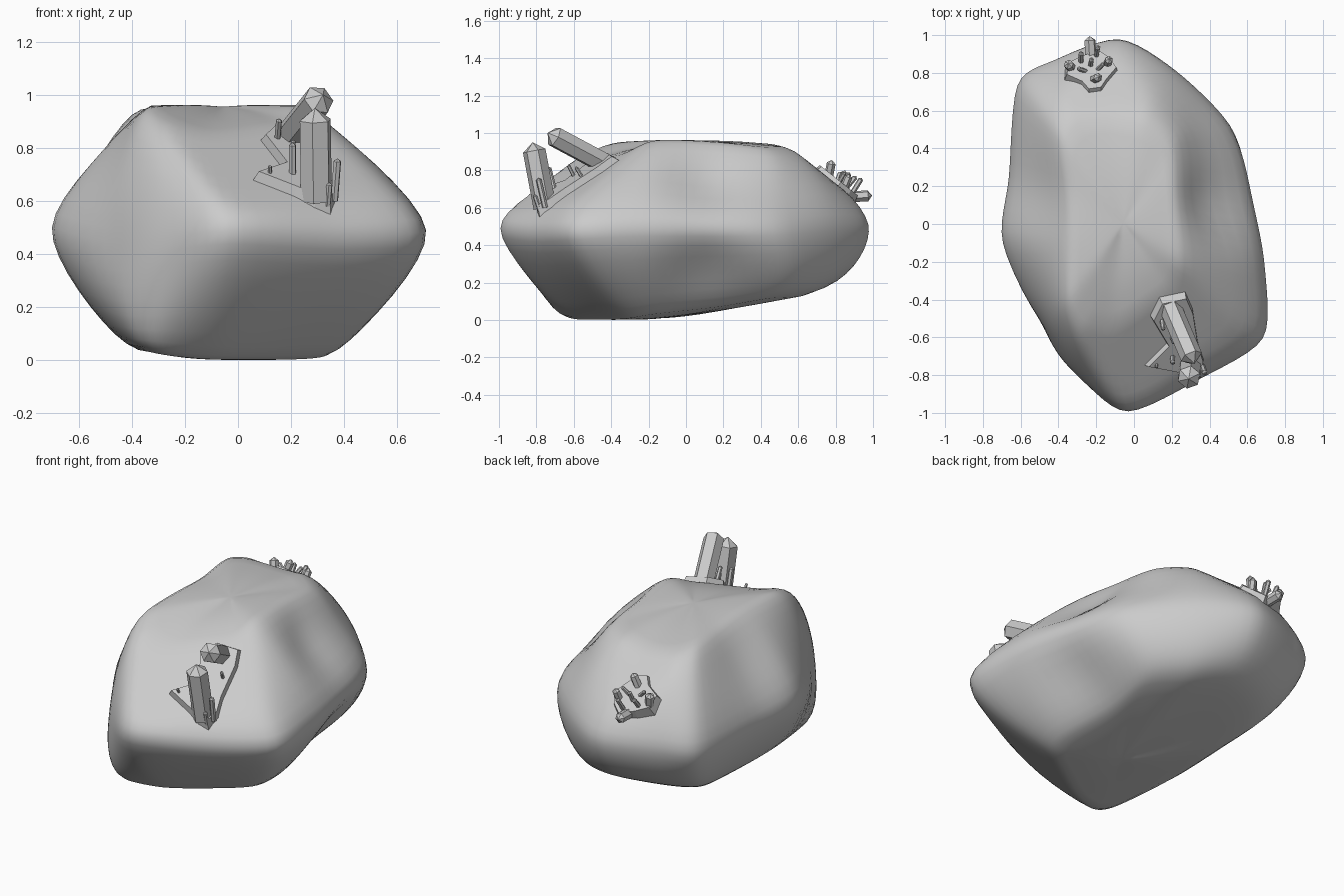
import bpy, bmesh, math
from mathutils import Vector as V

if "Cube" in bpy.data.objects:
    bpy.data.objects.remove(bpy.data.objects["Cube"])

TENSION = 0.40

def spline(p0, p1, p2, p3, t):
    m1, m2 = (p2 - p0) * TENSION, (p3 - p1) * TENSION
    a, b = t * t, t * t * t
    return p1 * (2*b - 3*a + 1) + m1 * (b - 2*a + t) + p2 * (3*a - 2*b) + m2 * (b - a)

def finish(bm, name, smooth=False):
    bmesh.ops.recalc_face_normals(bm, faces=bm.faces)
    me = bpy.data.meshes.new(name)
    bm.to_mesh(me)
    bm.free()
    for p in me.polygons:
        p.use_smooth = smooth
    ob = bpy.data.objects.new(name, me)
    bpy.context.collection.objects.link(ob)
    return ob

# Sloped seats for the crystal clusters: z = a + b*x + c*y
FRONT = (1.19, -0.275, 0.604)
BACK = (1.40, 0.0, -0.80)

def on_plane(pl, x, y):
    return pl[0] + pl[1] * x + pl[2] * y

# Boulder: outlines of the widest line, top rim and bottom rim, counter-clockwise from +x
mid = [(.70, -.25, .50), (.65, .15, .49), (.52, .52, .50), (.22, .81, .52), (-.08, .98, .51),
       (-.42, .87, .50), (-.62, .74, .48), (-.665, .25, .48), (-.70, -.10, .50), (-.48, -.57, .44),
       (-.27, -.83, .46), (-.03, -1.0, .49), (.36, -.82, .47), (.69, -.61, .48)]
top = [(.27, -.15, .95), (.25, .20, .935), (.22, .45, .91), (.06, .57, .91), (-.12, .62, .89),
       (-.30, .60, .90), (-.40, .48, .925), (-.38, .20, .93), (-.36, -.10, .945), (-.36, -.40, .93),
       (-.28, -.56, .88), (-.11, -.60, .84), (.12, -.45, .88), (.24, -.36, .89)]
low = [(.39, -.18, .05), (.34, .20, .09), (.33, .50, .14), (.15, .68, .15), (-.08, .76, .18),
       (-.35, .66, .16), (-.45, .50, .12), (-.42, .20, .07), (-.42, -.20, .06), (-.37, -.60, .05),
       (-.28, -.68, .035), (-.08, -.61, .015), (.11, -.48, .01), (.33, -.33, .025)]
# Hollows worn in the flanks: centre, radius, depth
dents = [((.46, .12, .76), .30, .085), ((.58, .10, .26), .30, .055), ((-.52, .12, .82), .28, .025),
         ((-.46, -.55, .40), .22, .02), ((.40, .48, .74), .32, .045)]

def closed(ring, steps=6):
    p = [V(q) for q in ring]
    n = len(p)
    return [spline(p[i - 1], p[i], p[(i + 1) % n], p[(i + 2) % n], s / steps)
            for i in range(n) for s in range(steps)]

def shape(p):
    q = p.copy()
    for c, r, depth in dents:
        c = V(c)
        f = math.exp(-((p - c).length / r) ** 2 * 2)
        q -= V((c.x, c.y * .5, (c.z - .5) * .6)).normalized() * depth * f
    q.z = min(q.z, .965, on_plane(FRONT, q.x, q.y) - .045, on_plane(BACK, q.x, q.y) - .03)
    q.z = max(q.z, 0)
    return q

def boulder():
    L, M, T = closed(low), closed(mid), closed(top)
    n, steps = len(M), 8
    pole_l, pole_t = V((0, -.15, .005)), V((-.05, .0, .955))
    bm = bmesh.new()
    cols = []
    for i in range(n):
        o = (i + n // 2) % n
        ch = [L[o], pole_l, L[i], M[i], T[i], pole_t, T[o]]
        pts = [spline(*ch[k:k + 4], s / steps) for k in range(4) for s in range(steps)]
        cols.append([bm.verts.new(shape(p)) for p in pts[1:]])
    vl, vt = bm.verts.new(shape(pole_l)), bm.verts.new(shape(pole_t))
    for i in range(n):
        a, b = cols[i], cols[(i + 1) % n]
        bm.faces.new((vl, b[0], a[0]))
        bm.faces.new((vt, a[-1], b[-1]))
        for j in range(len(a) - 1):
            bm.faces.new((a[j], b[j], b[j + 1], a[j + 1]))

    def relax(verts, times):
        for _ in range(times):
            bmesh.ops.smooth_vert(bm, verts=verts, factor=.4,
                                  use_axis_x=True, use_axis_y=True, use_axis_z=True)
    relax(bm.verts[:], 2)
    relax([v for c in cols for v in c[:6] + c[-6:]] + [vl, vt], 25)
    return finish(bm, "boulder", True)

# Crystal bed: bevelled slab with an irregular outline
def bed(name, outline, pl, depth=.10):
    normal = V((-pl[1], -pl[2], 1)).normalized()
    rim = [V((x, y, on_plane(pl, x, y))) for x, y in outline]
    c = sum(rim, V()) / len(rim)
    bm = bmesh.new()
    up = [bm.verts.new(c + (p - c) * .90) for p in rim]
    dn = [bm.verts.new(c + (p - c) * 1.09 - normal * depth) for p in rim]
    bm.faces.new(up)
    bm.faces.new(dn[::-1])
    for i in range(len(rim)):
        j = (i + 1) % len(rim)
        bm.faces.new((up[i], dn[i], dn[j], up[j]))
    bmesh.ops.triangulate(bm, faces=[f for f in bm.faces if len(f.verts) > 4])
    finish(bm, name)

# Six-sided crystals with pointed ends: base, tip, radius
def crystals(name, items):
    for k, (base, tip, r) in enumerate(items):
        base, tip = V(base), V(tip)
        axis = (tip - base).normalized()
        rot = V((0, 0, 1)).rotation_difference(axis)
        bm = bmesh.new()
        hexagon = [rot @ V((r * math.cos(a), r * math.sin(a), 0))
                   for a in (math.radians(60 * i + 20) for i in range(6))]
        lo = [bm.verts.new(base - axis * .03 + h) for h in hexagon]
        hi = [bm.verts.new(tip - axis * r * .75 + h) for h in hexagon]
        apex = bm.verts.new(tip)
        bm.faces.new(lo[::-1])
        for i in range(6):
            j = (i + 1) % 6
            bm.faces.new((lo[i], lo[j], hi[j], hi[i]))
            bm.faces.new((hi[i], hi[j], apex))
        finish(bm, f"{name}_{k + 1}")

boulder()

bed("front_crystal_bed", [(.06, -.77), (.18, -.65), (.09, -.50), (.14, -.40), (.28, -.37), (.32, -.46),
                          (.35, -.65), (.38, -.74), (.36, -.81), (.30, -.82), (.22, -.80)], FRONT)
crystals("front_crystal", [
    ((.295, -.76, .63), (.29, -.82, .95), .062),
    ((.20, -.46, .85), (.32, -.74, 1.0), .059),
    ((.205, -.71, .72), (.205, -.735, .82), .014),
    ((.365, -.76, .63), (.375, -.79, .76), .015),
    ((.34, -.79, .61), (.345, -.81, .67), .012),
    ((.15, -.52, .85), (.155, -.56, .91), .012),
    ((.20, -.60, .77), (.21, -.63, .83), .010),
    ((.12, -.74, .70), (.12, -.76, .735), .008),
    ((.29, -.56, .77), (.30, -.59, .82), .010)])

bed("back_crystal_bed", [(-.08, .83), (-.14, .76), (-.17, .715), (-.24, .705), (-.28, .75), (-.37, .79),
                         (-.36, .86), (-.28, .90), (-.18, .93), (-.12, .89)], BACK)
crystals("back_crystal", [
    ((-.23, .91, .66), (-.235, .995, .665), .030),
    ((-.335, .83, .73), (-.35, .85, .80), .026),
    ((-.14, .85, .72), (-.13, .875, .78), .022),
    ((-.21, .765, .78), (-.185, .78, .855), .024),
    ((-.20, .89, .68), (-.19, .94, .76), .014),
    ((-.26, .81, .75), (-.30, .825, .79), .012),
    ((-.23, .84, .72), (-.225, .875, .79), .014),
    ((-.28, .86, .71), (-.28, .91, .77), .014),
    ((-.19, .82, .74), (-.16, .85, .79), .012)])
